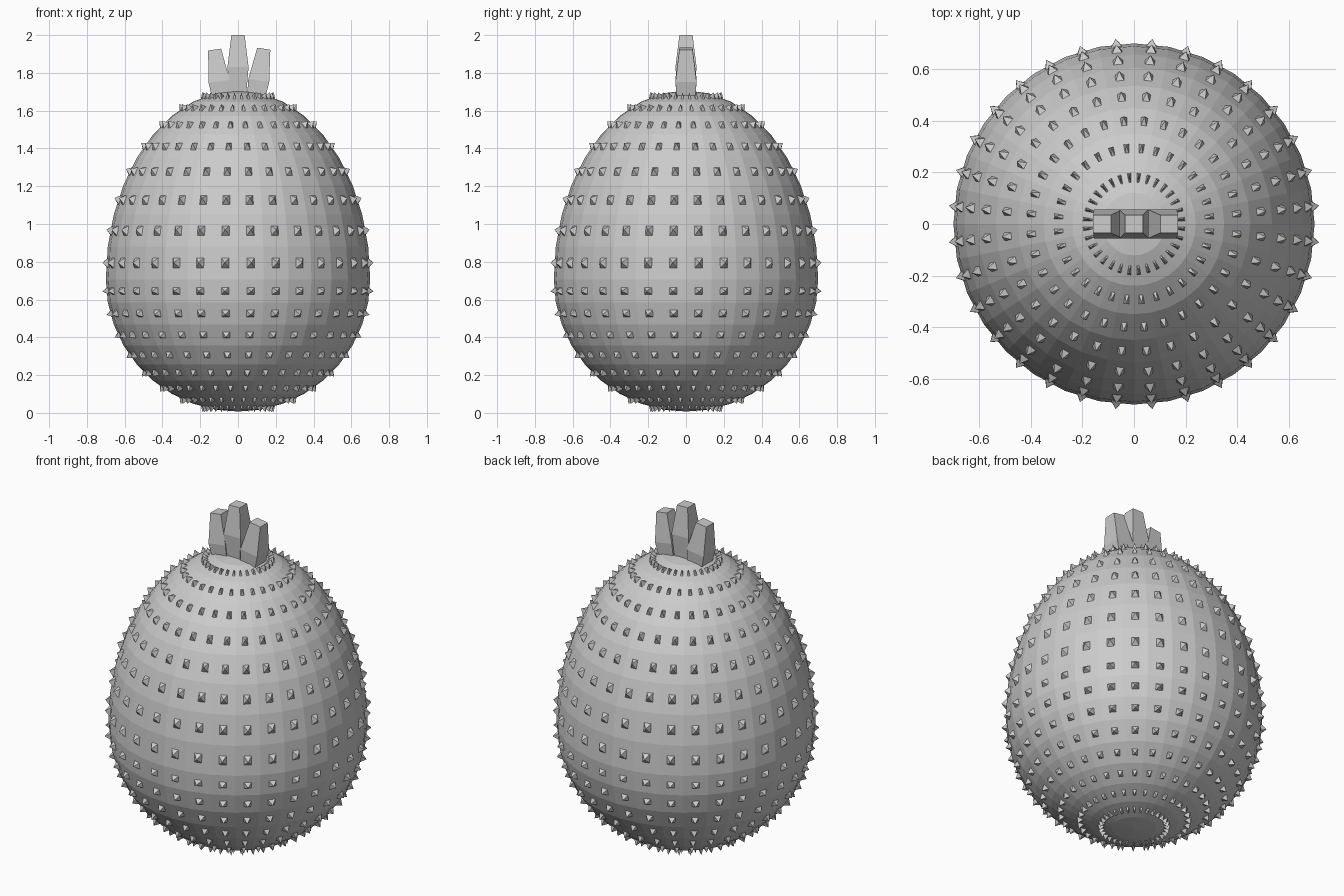
import bpy, bmesh
from math import sin, cos, pi, radians
from mathutils import Matrix, Vector

if "Cube" in bpy.data.objects:
    bpy.data.objects.remove(bpy.data.objects["Cube"])

SEG, RINGS = 32, 18
RADIUS, LOW, HIGH, MID_Z = 0.70, 0.70, 1.0, 0.707
SPIKE_SCALE, SPIKE_HEIGHT = 0.30, 0.03


def finish(bm, name):
    mesh = bpy.data.meshes.new(name)
    bm.to_mesh(mesh)
    bm.free()
    obj = bpy.data.objects.new(name, mesh)
    bpy.context.collection.objects.link(obj)
    return obj


# Egg-shaped body: a sphere whose upper half is stretched
body = bmesh.new()
bmesh.ops.create_uvsphere(body, u_segments=SEG, v_segments=RINGS, radius=1)
for v in body.verts:
    v.co.x *= RADIUS
    v.co.y *= RADIUS
    v.co.z = MID_Z + v.co.z * (HIGH if v.co.z > 0 else LOW)
body.normal_update()

# One small pyramid spike in the middle of every four-sided face
spikes = bmesh.new()
for face in body.faces:
    if len(face.verts) != 4:
        continue
    c = face.calc_center_median()
    base = [spikes.verts.new(c + (v.co - c) * SPIKE_SCALE) for v in face.verts]
    tip = spikes.verts.new(c + face.normal * SPIKE_HEIGHT)
    for i in range(4):
        spikes.faces.new((base[i], base[(i + 1) % 4], tip))
finish(body, "body")
finish(spikes, "spikes")


# Crown leaves: four-sided, widest in the middle, fanned out sideways
def leaf(name, x, z, tilt):
    bm = bmesh.new()
    rings = []
    for h, r in ((-0.16, 0.042), (0, 0.056), (0.17, 0.035)):
        rings.append([bm.verts.new((sx * r, sy * r, h))
                      for sx, sy in ((-1, -1), (1, -1), (1, 1), (-1, 1))])
    for a, b in zip(rings, rings[1:]):
        for i in range(4):
            j = (i + 1) % 4
            bm.faces.new((a[i], a[j], b[j], b[i]))
    bm.faces.new(rings[0][::-1])
    bm.faces.new(rings[-1])
    obj = finish(bm, name)
    obj.matrix_world = (Matrix.Translation((x, 0, z))
                        @ Matrix.Rotation(radians(tilt), 4, 'Y'))


leaf("leaf_middle", 0, 1.83, 0)
leaf("leaf_left", -0.10, 1.755, -8)
leaf("leaf_right", 0.11, 1.76, 9)
